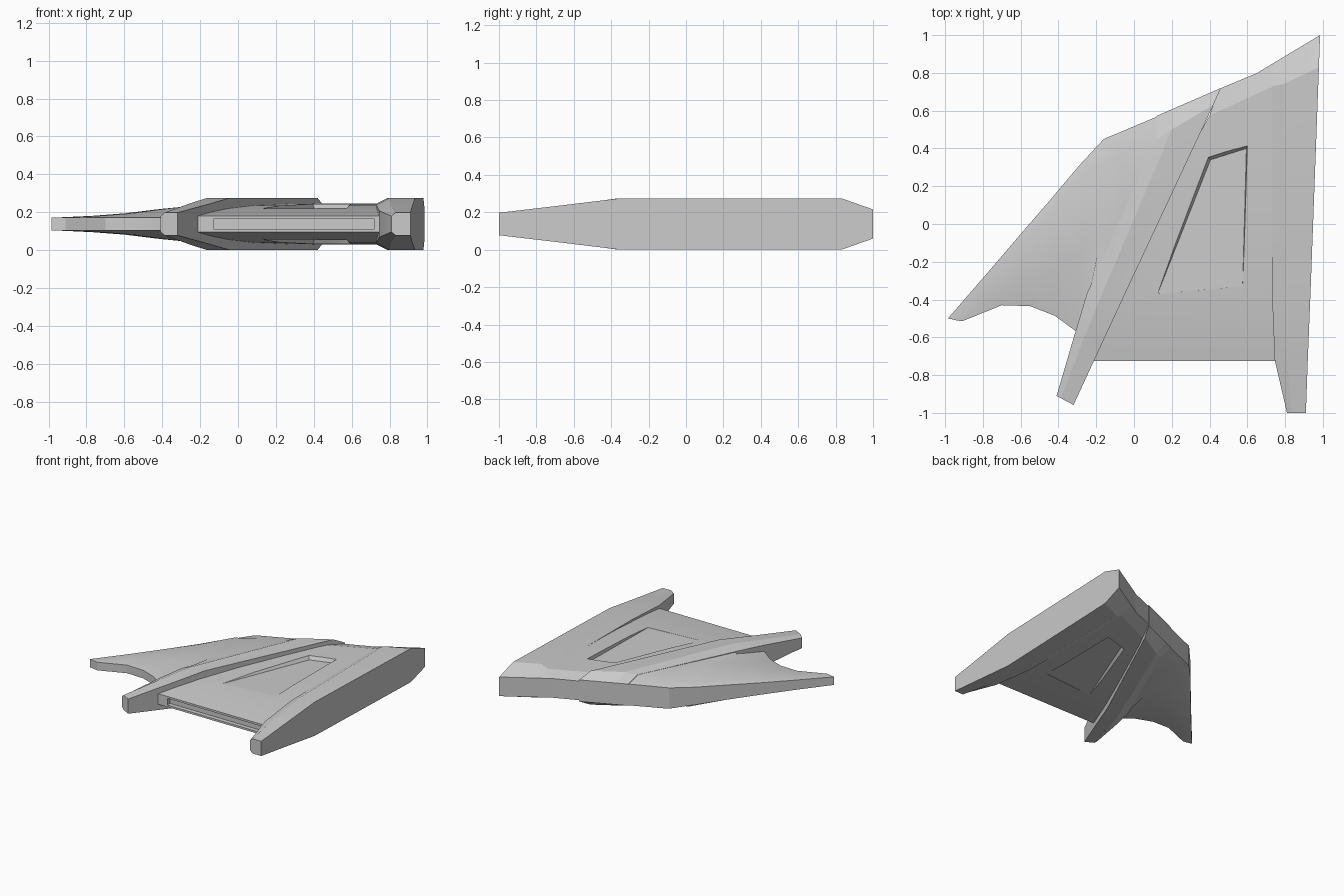
import bpy
import bmesh
from mathutils import Vector

MID = 0.1375  # the wing is symmetric above and below this height


def finish(name, bm, smooth=None):
    bmesh.ops.remove_doubles(bm, verts=bm.verts, dist=0.0005)
    bmesh.ops.recalc_face_normals(bm, faces=bm.faces)
    me = bpy.data.meshes.new(name)
    bm.to_mesh(me)
    bm.free()
    ob = bpy.data.objects.new(name, me)
    bpy.context.collection.objects.link(ob)
    bpy.context.view_layer.objects.active = ob
    if smooth:
        for o in bpy.context.selected_objects:
            o.select_set(False)
        ob.select_set(True)
        bpy.ops.object.shade_smooth_by_angle(angle=smooth)
    return ob


def plate(name, rows, smooth=None):
    """Closed solid from rows of (x, y, half thickness), mirrored about MID."""
    bm = bmesh.new()
    n, m = len(rows), len(rows[0])
    top, bot = [[[bm.verts.new((x, y, MID + s * h)) for x, y, h in r]
                 for r in rows] for s in (1, -1)]
    for g in (top, bot):
        for i in range(n - 1):
            for j in range(m - 1):
                bm.faces.new((g[i][j], g[i + 1][j], g[i + 1][j + 1], g[i][j + 1]))
    rim = ([(0, j) for j in range(m)] + [(i, m - 1) for i in range(1, n)]
           + [(n - 1, j) for j in range(m - 2, -1, -1)]
           + [(i, 0) for i in range(n - 2, 0, -1)])
    for (a, b), (c, d) in zip(rim, rim[1:] + rim[:1]):
        bm.faces.new((top[a][b], top[c][d], bot[c][d], bot[a][b]))
    return finish(name, bm, smooth)


def hull(name, points):
    bm = bmesh.new()
    for p in points:
        bm.verts.new(p)
    bmesh.ops.convex_hull(bm, input=bm.verts)
    return finish(name, bm)


def cut(target, cutter):
    cutter.hide_render = True
    mod = target.modifiers.new("cut", "BOOLEAN")
    mod.operation = "DIFFERENCE"
    mod.solver = "EXACT"
    mod.object = cutter
    bpy.context.view_layer.objects.active = target
    bpy.ops.object.modifier_apply(modifier=mod.name)
    bpy.data.objects.remove(cutter)


# Thick rail along the inboard side
plate("root_rail", [
    [(0.81, -1, .042), (0.832, -1, .06), (0.91, -1, .06)],
    [(0.745, -0.72, .07), (0.81, -0.72, .093), (0.92, -0.72, .093)],
    [(0.73, -0.35, .1), (0.80, -0.35, .1375), (0.935, -0.35, .1375)],
    [(0.73, 0.73, .107), (0.79, 0.74, .1375), (0.979, 0.83, .1375)],
    [(0.66, 0.805, .078), (0.76, 0.865, .078), (0.985, 1, .078)],
], 0.2)

# Diagonal rib between panel and outer wing
plate("diagonal_rib", [
    [(-0.41, -0.91, .04), (-0.388, -0.922, .06), (-0.32, -0.958, .06)],
    [(-0.31, -0.57, .085), (-0.255, -0.58, .108), (-0.145, -0.58, .108)],
    [(-0.25, -0.37, .105), (-0.165, -0.36, .1375), (-0.043, -0.36, .1375)],
    [(0.12, 0.45, .118), (0.2, 0.5, .1375), (0.42, 0.63, .1375)],
    [(0.12, 0.572, .088), (0.2, 0.607, .088), (0.46, 0.72, .088)],
], 0.2)

# Sloping panel between rib and rail
panel = plate("centre_panel", [
    [(x0 + (x1 - x0) * t, y0 + (y1 - y0) * t, h) for t in (0, 0.5, 1)]
    for x0, y0, x1, y1, h in (
        (-0.215, -0.725, 0.76, -0.725, .043),
        (-0.16, -0.58, 0.76, -0.58, .062),
        (-0.075, -0.4, 0.76, -0.4, .08),
        (0.06, -0.1, 0.76, -0.1, .097),
        (0.25, 0.3, 0.76, 0.3, .105),
        (0.40, 0.575, 0.74, 0.73, .107),
        (0.45, 0.715, 0.665, 0.805, .078))
])

# Groove along the open edge of the panel
cut(panel, hull("edge_groove", [(x, y, MID + z) for x in (-0.13, 0.72)
                                for y in (-0.8, -0.69) for z in (-.027, .027)]))

# Wedge-shaped recess on both faces of the panel
floor = [(0.125, -0.37, .081), (0.405, 0.34, .077), (0.595, 0.4, .077), (0.575, -0.33, .082)]
upper = [(0.12, -0.375, .14), (0.38, 0.37, .14), (0.606, 0.43, .14), (0.578, -0.33, .14)]
for s in (1, -1):
    cut(panel, hull("recess_cutter", [Vector((x, y, MID + s * h)) for x, y, h in floor + upper]))

bpy.context.view_layer.objects.active = panel
panel.select_set(True)
bpy.ops.object.shade_smooth_by_angle(angle=0.15)

# Thin outer wing with scalloped edge
plate("outer_wing", [
    [(-0.985, -0.5, .033), (-0.965, -0.504, .033), (-0.94, -0.51, .033), (-0.91, -0.515, .033)],
    [(-0.79, -0.275, .04), (-0.77, -0.3, .043), (-0.74, -0.36, .042), (-0.7, -0.43, .033)],
    [(-0.63, -0.088, .048), (-0.6, -0.12, .056), (-0.57, -0.3, .055), (-0.55, -0.435, .033)],
    [(-0.45, 0.12, .06), (-0.42, 0.09, .078), (-0.4, -0.22, .078), (-0.42, -0.485, .033)],
    [(-0.29, 0.31, .072), (-0.25, 0.31, .095), (-0.28, -0.15, .092), (-0.305, -0.57, .035)],
    [(-0.16, 0.45, .085), (-0.06, 0.385, .11), (-0.17, -0.05, .104), (-0.24, -0.37, .08)],
    [(0.13, 0.572, .087), (0.13, 0.45, .117), (-0.04, 0.07, .11), (-0.235, -0.36, .1)],
], 0.3)
